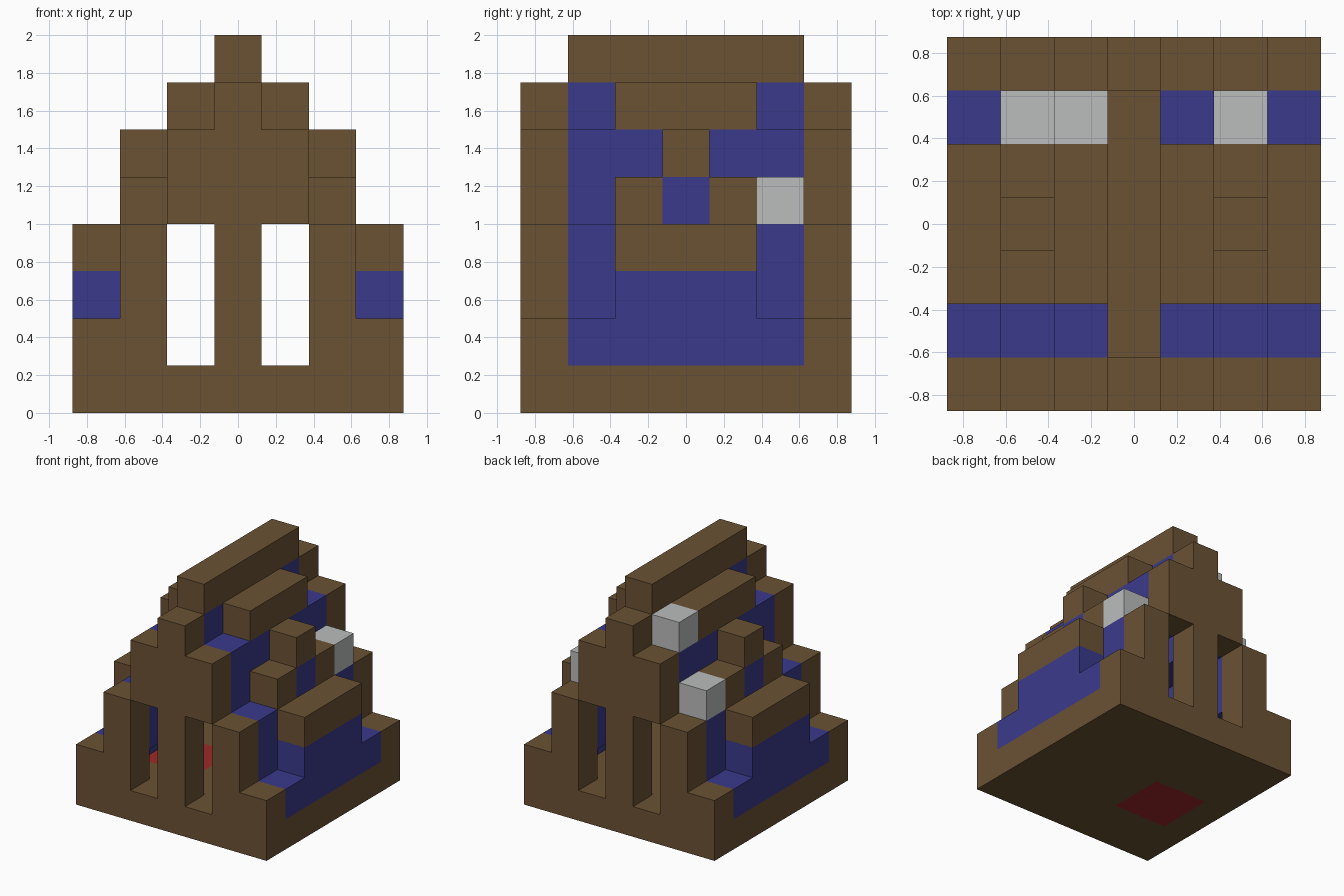
import bpy
import bmesh
from mathutils import Vector

old = bpy.data.objects.get("Cube")
if old:
    bpy.data.objects.remove(old, do_unlink=True)

CELL = 0.25
ORIGIN = Vector((-0.875, -0.875, 0))


def material(name, rgb):
    m = bpy.data.materials.new(name)
    m.use_nodes = True
    m.diffuse_color = (*rgb, 1)
    m.node_tree.nodes["Principled BSDF"].inputs["Base Color"].default_value = (*rgb, 1)
    return m


brown = material("brown wood", (0.147, 0.084, 0.034))
blue = material("blue roof", (0.042, 0.042, 0.262))
grey = material("pale grey stone", (0.497, 0.507, 0.503))
red = material("red rug", (0.34, 0.022, 0.02))

owner = {}   # block -> part name
colours = {}  # part name -> material


def fill(part, mat, xs, ys, zs, mirror=False):
    """Fill block ranges (first, last); mirror repeats them across x."""
    colours[part] = mat
    for x in range(xs[0], xs[1] + 1):
        for y in range(ys[0], ys[1] + 1):
            for z in range(zs[0], zs[1] + 1):
                owner[x, y, z] = part
                if mirror:
                    owner[6 - x, y, z] = part


# Floor slab with a red patch
fill("floor", brown, (0, 6), (0, 6), (0, 0))
fill("floor_rug", red, (1, 2), (2, 3), (0, 0))

# Stepped gable walls with two tall windows each
for part, y in (("front_gable", 0), ("back_gable", 6)):
    fill(part, brown, (0, 0), (y, y), (1, 1), True)
    fill(part, brown, (1, 1), (y, y), (1, 3), True)
    fill(part, brown, (2, 2), (y, y), (4, 5), True)
    fill(part, brown, (3, 3), (y, y), (1, 6))

# Steep roof shell: each step is two blocks high
for x in range(3):
    top = 2 * x + 1
    fill("roof_shell", blue, (x, x), (1, 5), (max(1, top - 1), top), True)
fill("roof_shell", blue, (3, 3), (1, 5), (6, 6))

# Raised middle sections of the roof, capped with beams
fill("roof_shell", blue, (0, 0), (2, 4), (2, 2), True)
fill("lower_beams", brown, (0, 0), (2, 4), (3, 3), True)
fill("dormer_frames", brown, (1, 1), (2, 4), (4, 4), True)
fill("dormer_panes", blue, (1, 1), (3, 3), (4, 4), True)
fill("dormer_frames", brown, (1, 1), (3, 3), (5, 5), True)
fill("upper_beams", brown, (2, 2), (2, 4), (6, 6), True)
fill("ridge_beam", brown, (3, 3), (1, 5), (7, 7))

# Pale stones near the back
fill("low_stones", grey, (1, 1), (5, 5), (4, 4), True)
fill("high_stone", grey, (2, 2), (5, 5), (6, 6))

# Skin the exposed sides of each part
for part, mat in colours.items():
    bm = bmesh.new()
    for block in [b for b, p in owner.items() if p == part]:
        for axis in range(3):
            u, v = (axis + 1) % 3, (axis + 2) % 3
            for side in (0, 1):
                neighbour = list(block)
                neighbour[axis] += 2 * side - 1
                if tuple(neighbour) in owner:
                    continue
                corners = []
                for du, dv in ((0, 0), (1, 0), (1, 1), (0, 1)):
                    c = Vector(block)
                    c[axis] += side
                    c[u] += du
                    c[v] += dv
                    corners.append(bm.verts.new(c * CELL + ORIGIN))
                bm.faces.new(corners if side else corners[::-1])
    bmesh.ops.remove_doubles(bm, verts=bm.verts, dist=0.001)
    mesh = bpy.data.meshes.new(part)
    bm.to_mesh(mesh)
    bm.free()
    mesh.materials.append(mat)
    bpy.context.scene.collection.objects.link(bpy.data.objects.new(part, mesh))
